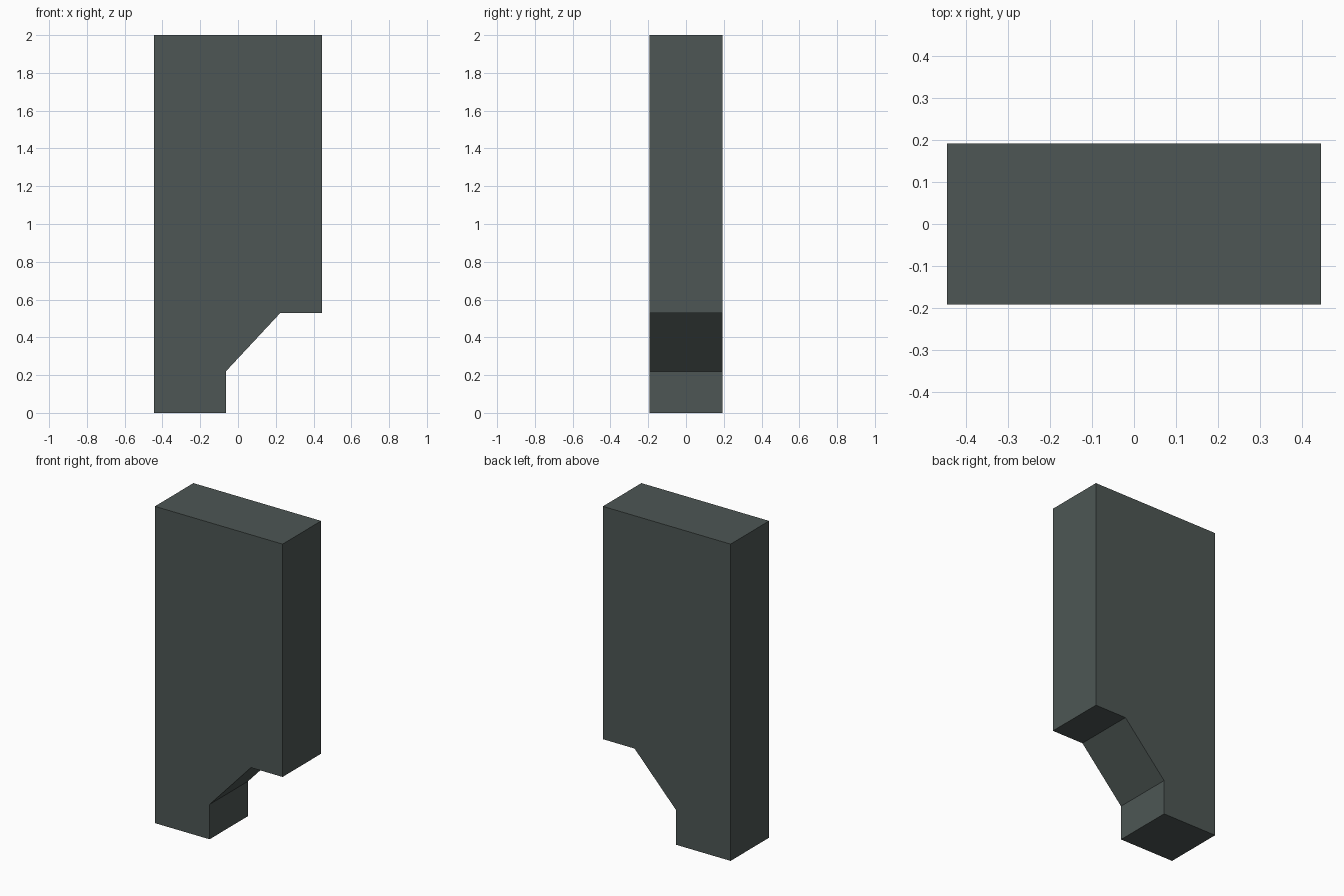
import bpy, bmesh

if "Cube" in bpy.data.objects:
    bpy.data.objects.remove(bpy.data.objects["Cube"])

# Dark grey-green stone colour
stone = bpy.data.materials.new("dark_grey_green")
stone.diffuse_color = (0.075, 0.094, 0.089, 1)
stone.use_nodes = True
stone.node_tree.nodes["Principled BSDF"].inputs["Base Color"].default_value = stone.diffuse_color

# Side profile (x, z): tall block with a chamfered notch below
profile = [(-0.446, 0), (-0.064, 0), (-0.064, 0.22), (0.225, 0.53),
           (0.446, 0.53), (0.446, 2), (-0.446, 2)]
HALF_DEPTH = 0.192

# Extrude the profile from front to back
bm = bmesh.new()
front = bm.faces.new([bm.verts.new((x, -HALF_DEPTH, z)) for x, z in profile])
ext = bmesh.ops.extrude_face_region(bm, geom=[front], use_keep_orig=True)
back = [v for v in ext["geom"] if isinstance(v, bmesh.types.BMVert)]
bmesh.ops.translate(bm, verts=back, vec=(0, 2 * HALF_DEPTH, 0))
bmesh.ops.recalc_face_normals(bm, faces=bm.faces)

mesh = bpy.data.meshes.new("notched_block")
bm.to_mesh(mesh)
bm.free()
mesh.materials.append(stone)
block = bpy.data.objects.new("notched_block", mesh)
bpy.context.collection.objects.link(block)
